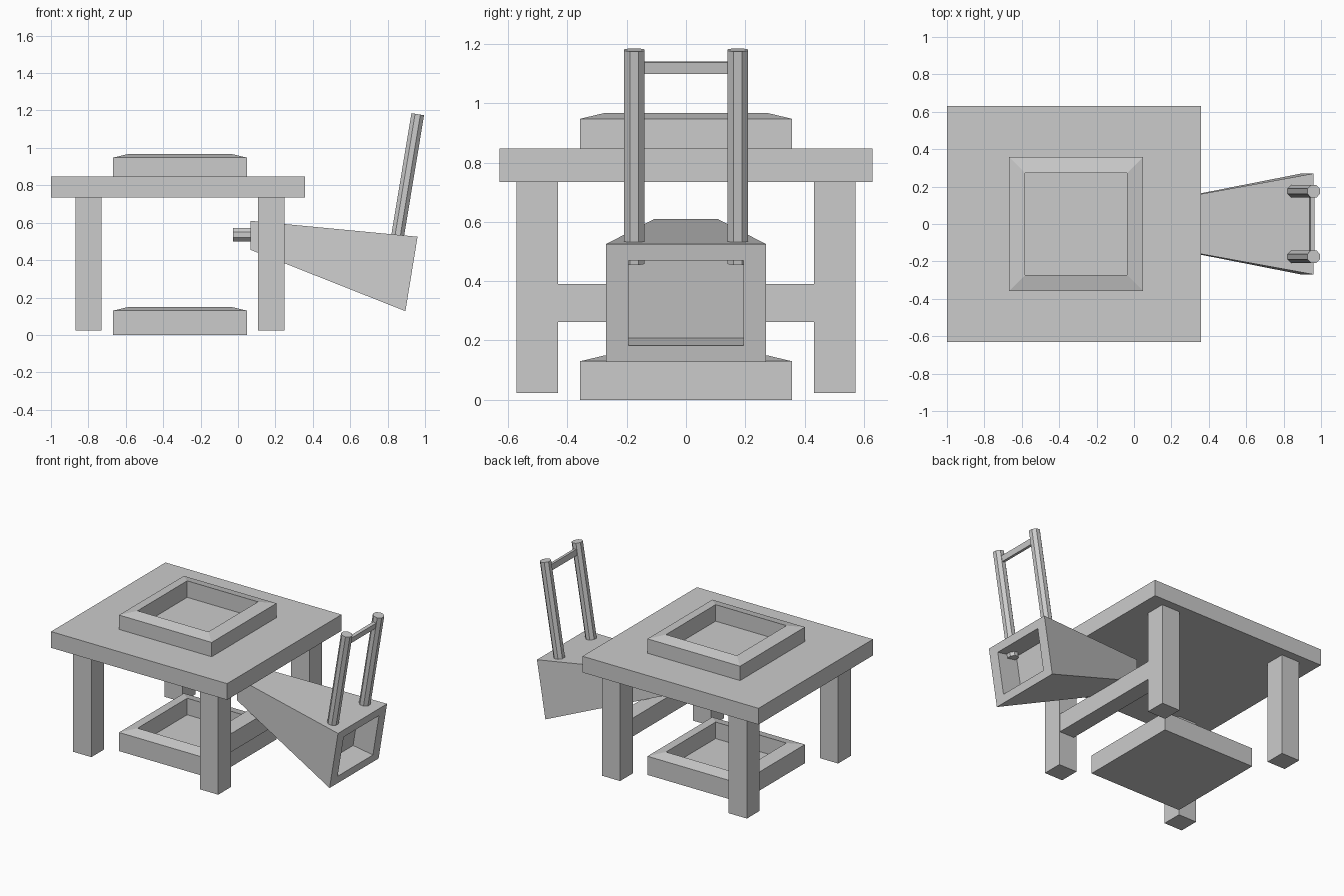
import bpy, bmesh, math
from mathutils import Vector, Matrix

if "Cube" in bpy.data.objects:
    bpy.data.objects.remove(bpy.data.objects["Cube"])


def finish(name, bm):
    bmesh.ops.recalc_face_normals(bm, faces=bm.faces)
    me = bpy.data.meshes.new(name)
    bm.to_mesh(me)
    bm.free()
    ob = bpy.data.objects.new(name, me)
    bpy.context.collection.objects.link(ob)
    return ob


def box(name, lo, hi, tilt=0.0):
    lo, hi = Vector(lo), Vector(hi)
    bm = bmesh.new()
    bmesh.ops.create_cube(bm, size=1)
    m = Matrix.Translation((lo + hi) / 2) @ Matrix.Rotation(tilt, 4, 'Y') @ Matrix.Diagonal((*(hi - lo), 1))
    bm.transform(m)
    return finish(name, bm)


def rod(name, a, b, r):
    # octagonal rod between two points
    a, b = Vector(a), Vector(b)
    d = b - a
    bm = bmesh.new()
    bmesh.ops.create_cone(bm, cap_ends=True, segments=8, radius1=r, radius2=r, depth=d.length)
    ang = math.atan2(d.x, d.z)
    bm.transform(Matrix.Translation((a + b) / 2) @ Matrix.Rotation(ang, 4, 'Y')
                 @ Matrix.Rotation(math.pi / 8, 4, 'Z'))
    return finish(name, bm)


def tray(name, z):
    # square tray: outer wall, sloped rim, recessed floor
    bm = bmesh.new()
    rings = []
    for half, h in ((0.357, 0), (0.357, 0.13), (0.273, 0.15), (0.273, 0.035)):
        rings.append([bm.verts.new((-0.31 + sx * half, sy * half, z + h))
                      for sx, sy in ((-1, -1), (1, -1), (1, 1), (-1, 1))])
    for r0, r1 in zip(rings, rings[1:]):
        for i in range(4):
            j = (i + 1) % 4
            bm.faces.new((r0[i], r0[j], r1[j], r1[i]))
    bm.faces.new(rings[0])
    bm.faces.new(rings[-1])
    return finish(name, bm)


# table
box("table_top", (-1, -0.63, 0.735), (0.357, 0.63, 0.848))
for xn, x in (("left", -0.80), ("right", 0.178)):
    for yn, y in (("front", -0.502), ("back", 0.502)):
        box(f"{yn}_{xn}_leg", (x - 0.07, y - 0.07, 0.023), (x + 0.07, y + 0.07, 0.74))
box("leg_crossbar", (0.13, -0.44, 0.262), (0.243, 0.44, 0.39))

# fire tray and lower tray
tray("lower_tray", 0.0)
tray("fire_tray", 0.818)

# bellows body: tapered block with a hollow in the tilted wide end
bm = bmesh.new()
ends = []
for (xt, zt), (xb, zb), w in (((0.067, 0.61), (0.067, 0.455), 0.107), ((0.96, 0.525), (0.895, 0.127), 0.27)):
    ends.append([bm.verts.new(p) for p in ((xb, -w, zb), (xb, w, zb), (xt, w, zt), (xt, -w, zt))])
# hollow: the wide-end outline scaled down, then pushed inward
c = sum((v.co for v in ends[1]), Vector()) / 4
inner = [bm.verts.new(c + (v.co - c) * 0.72) for v in ends[1]]
deep = [bm.verts.new(v.co + Vector((-0.153, 0, 0.025))) for v in inner]
rings = ends + [inner, deep]
for r0, r1 in zip(rings, rings[1:]):
    for i in range(4):
        j = (i + 1) % 4
        bm.faces.new((r0[i], r0[j], r1[j], r1[i]))
bm.faces.new(ends[0])
bm.faces.new(deep)
finish("bellows_body", bm)

# bellows nozzle
rod("bellows_nozzle", (-0.027, 0, 0.536), (0.08, 0, 0.536), 0.039)

# bellows handles and grip bar
for n, s in (("front", -1), ("back", 1)):
    rod(f"{n}_handle", (0.842, s * 0.175, 0.46), (0.961, s * 0.175, 1.18), 0.037)
box("handle_grip", (0.94, -0.165, 1.10), (0.963, 0.165, 1.14), math.atan2(0.119, 0.72))
